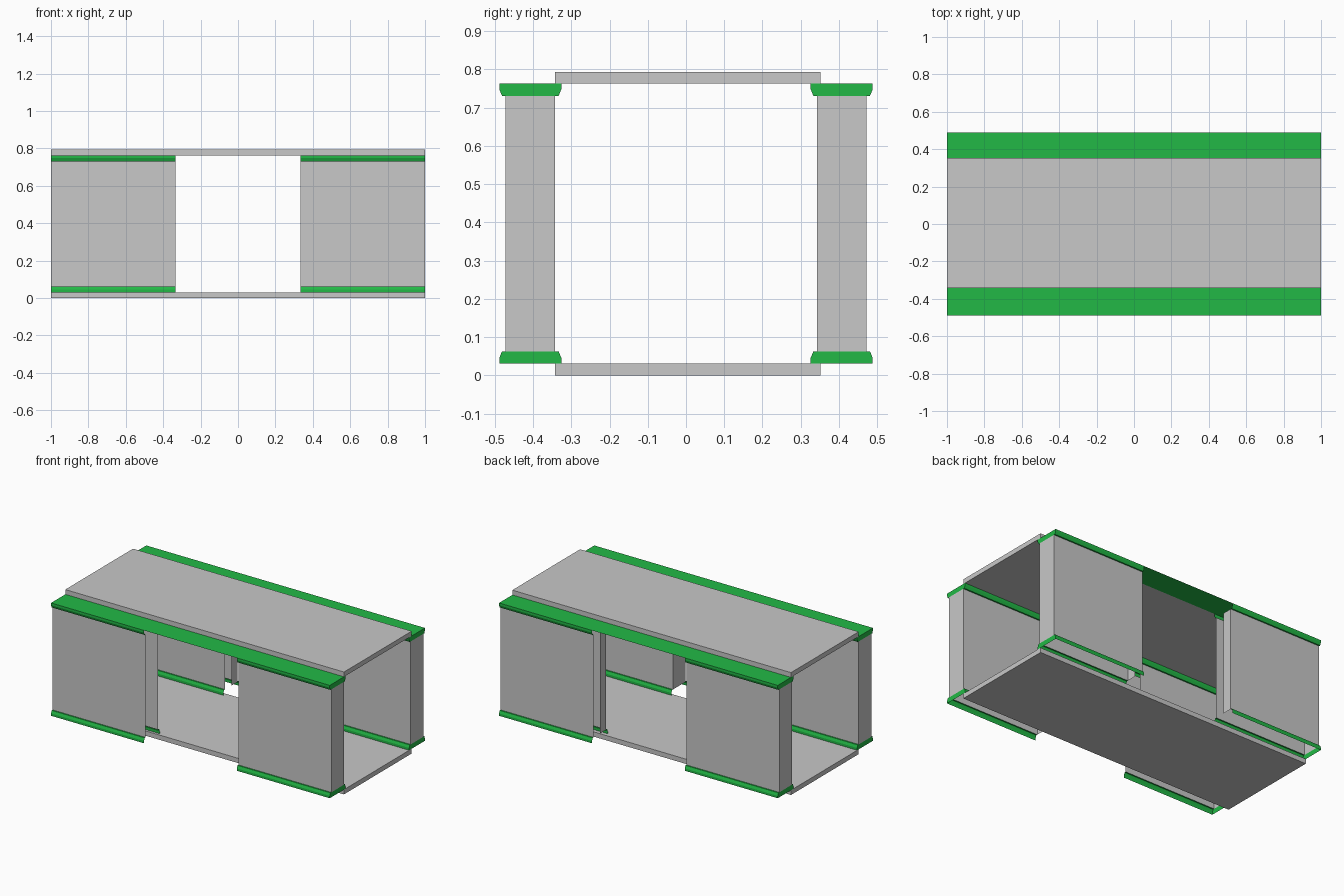
import bpy, bmesh

if "Cube" in bpy.data.objects:
    bpy.data.objects.remove(bpy.data.objects["Cube"], do_unlink=True)


def material(name, rgb):
    m = bpy.data.materials.new(name)
    m.use_nodes = True
    m.diffuse_color = (*rgb, 1)
    m.node_tree.nodes["Principled BSDF"].inputs["Base Color"].default_value = (*rgb, 1)
    return m


GREY = material("light grey", (0.58, 0.58, 0.58))
GREEN = material("green", (0.016, 0.485, 0.061))

LOW, LOW_TRIM, HIGH_TRIM, HIGH, TOP = 0.031, 0.063, 0.731, 0.763, 0.794
END, GAP = 1.0, 0.333          # outer and inner x of each wall
MID, HALF = 0.407, 0.065       # wall centre line and half thickness
LIP = 0.081                    # half width of the trim

# Half section of a wall: offset from the wall centre line, height
SECTION = [(LIP, LOW), (LIP, 0.046), (LIP - 0.007, LOW_TRIM), (HALF, LOW_TRIM),
           (HALF, HIGH_TRIM), (LIP - 0.007, HIGH_TRIM), (LIP, 0.748), (LIP, HIGH)]


def finish(name, bm, mats):
    me = bpy.data.meshes.new(name)
    bm.to_mesh(me)
    bm.free()
    for m in mats:
        me.materials.append(m)
    ob = bpy.data.objects.new(name, me)
    bpy.context.scene.collection.objects.link(ob)


def add_face(bm, points, outward):
    """Add a face whose normal follows the outward direction."""
    f = bm.faces.new([bm.verts.new(p) for p in points])
    f.normal_update()
    if f.normal.dot(outward) < 0:
        f.normal_flip()
    z = f.calc_center_median().z
    f.material_index = int(z < LOW_TRIM + 0.001 or z > HIGH_TRIM - 0.001)


def slab(name, z0, z1):
    bm = bmesh.new()
    bmesh.ops.create_cube(bm, size=1)
    for v in bm.verts:
        v.co = (v.co.x * 2, v.co.y * 0.694 + 0.005, z0 if v.co.z < 0 else z1)
    finish(name, bm, [GREY])


def wall(name, sx, sy, inner_end):
    """Hollow wall with flared trims, open underneath and capped at the far end."""
    bm = bmesh.new()
    mid, inner, outer = sy * MID, sx * GAP, sx * END
    for side in (-1, 1):
        for (a, za), (b, zb) in zip(SECTION, SECTION[1:]):
            ya, yb = mid + side * a, mid + side * b
            ledge = za == zb
            down = -1 if za > MID else 1
            add_face(bm, [(inner, ya, za), (outer, ya, za), (outer, yb, zb), (inner, yb, zb)],
                     (0, 0, down) if ledge else (0, side, 0))
    # End caps: lower trim, wall, upper trim
    for part in (SECTION[:3], SECTION[3:5], SECTION[5:]):
        ring = [(outer, mid + a, z) for a, z in part]
        ring += [(outer, mid - a, z) for a, z in reversed(part)]
        add_face(bm, ring, (sx, 0, 0))
    # Upright closing plate at the opening
    if inner_end:
        y0, y1 = (mid + HALF * k for k in inner_end)
        add_face(bm, [(inner, y0, LOW_TRIM), (inner, y1, LOW_TRIM),
                      (inner, y1, HIGH_TRIM), (inner, y0, HIGH_TRIM)], (-sx, 0, 0))
    bmesh.ops.remove_doubles(bm, verts=bm.verts, dist=0.0001)
    finish(name, bm, [GREY, GREEN])


# Floor and roof
slab("floor_slab", 0, LOW)
slab("roof_slab", HIGH, TOP)

# Four walls with their differing inner ends
wall("front_left_wall", 1, -1, (-1, 1))
wall("front_right_wall", -1, -1, None)
wall("back_left_wall", 1, 1, (-1, 0))
wall("back_right_wall", -1, 1, (0, 1))

# Thin cover strips spanning each pair of walls
for name, sy in (("front_cover_strip", -1), ("back_cover_strip", 1)):
    bm = bmesh.new()
    y0, y1 = sy * MID - LIP, sy * MID + LIP
    add_face(bm, [(-END, y0, HIGH), (END, y0, HIGH), (END, y1, HIGH), (-END, y1, HIGH)], (0, 0, 1))
    for f in bm.faces:
        f.material_index = 0
    finish(name, bm, [GREEN])
